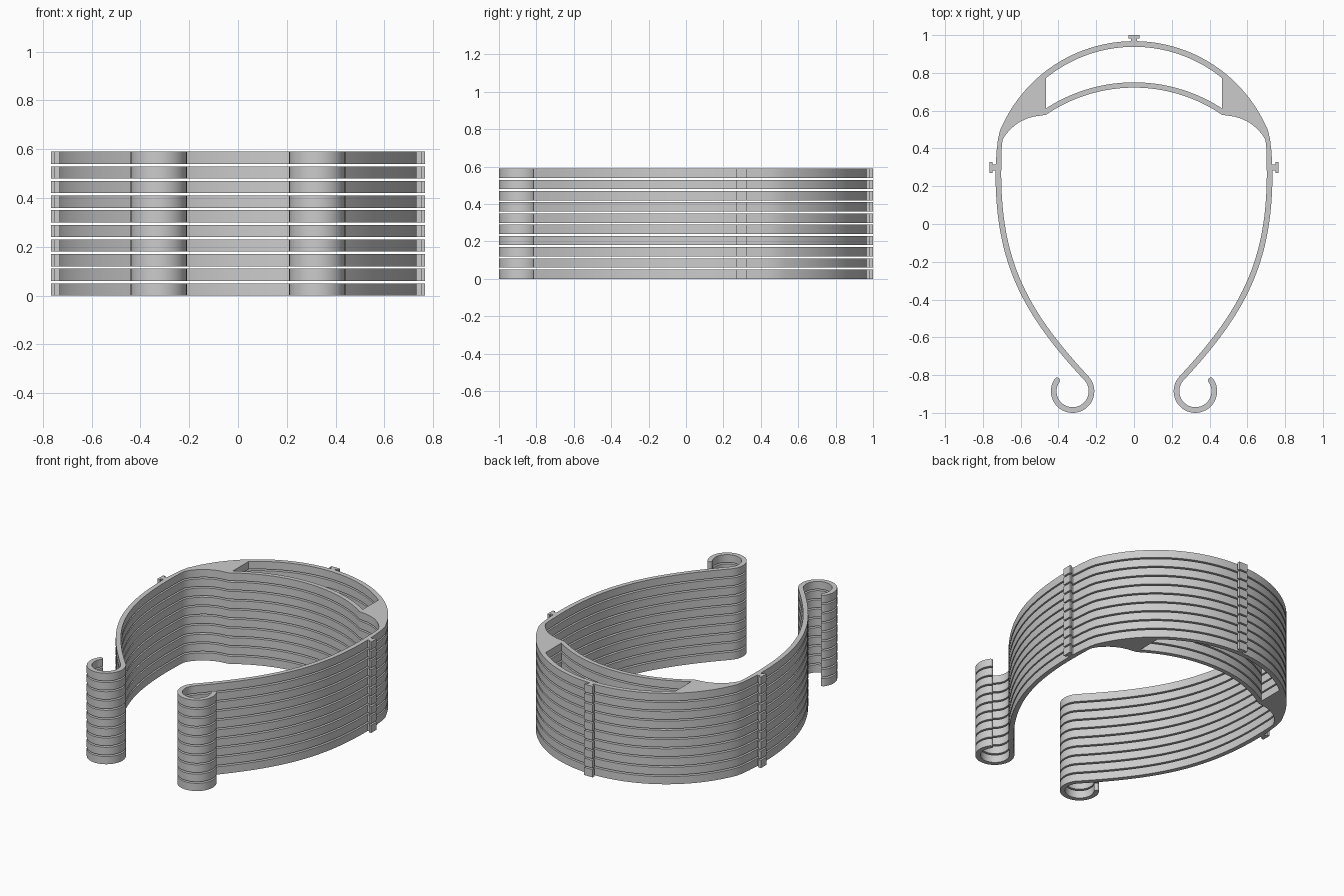
import bpy, bmesh
from math import sin, cos, radians, sqrt
from mathutils import Vector
from mathutils.geometry import interpolate_bezier

LAYERS, THICK, PITCH = 10, 0.05, 0.06
HALF = 0.015                       # half of the band width

cube = bpy.data.objects.get("Cube")
if cube:
    bpy.data.objects.remove(cube, do_unlink=True)

grey = bpy.data.materials.new("light_grey")
grey.use_nodes = True
grey.diffuse_color = (0.6, 0.6, 0.6, 1)
grey.node_tree.nodes["Principled BSDF"].inputs["Base Color"].default_value = (0.6, 0.6, 0.6, 1)


def arch(centre_y, radius, x0, x1, n=24):
    """Points on the upper side of a circle centred on x = 0."""
    xs = [x0 + (x1 - x0) * i / n for i in range(n + 1)]
    return [(x, centre_y + sqrt(radius * radius - x * x)) for x in xs]


def ring(centre, radius, a0, a1, n):
    """Points on a circular arc, angles in degrees."""
    angles = [radians(a0 + (a1 - a0) * i / n) for i in range(n + 1)]
    return [(centre[0] + radius * cos(a), centre[1] + radius * sin(a)) for a in angles]


def mirrored(half):
    """Close a right-hand half outline with its mirror image."""
    left = [(-x, y) for x, y in reversed(half) if x > 1e-5]
    return half + left


# Arm: centre line sweeping down to the hook, offset to both sides
hook = (0.325, -0.885)
hook_r = 0.1
start = Vector((*ring(hook, hook_r, 137, 137, 1)[0], 0))
lead = Vector((sin(radians(43)), cos(radians(43)), 0))
line = interpolate_bezier(Vector((0.718, 0.27, 0)), Vector((0.718, -0.2, 0)),
                          start + lead * 0.48, start, 40)
arm_out, arm_in = [], []
for i, p in enumerate(line):
    d = (line[min(i + 1, len(line) - 1)] - line[max(i - 1, 0)]).normalized()
    side = Vector((-d.y, d.x, 0)) * HALF
    arm_out.append((p + side)[:2])
    arm_in.append((p - side)[:2])

# Hook: inner edge, round tip, outer edge
tip = ring(hook, hook_r, 395, 395, 1)[0]
hook_path = (ring(hook, hook_r - HALF, 137, 395, 40)[1:]
             + ring(tip, HALF, 215, 35, 8)[1:-1]
             + ring(hook, hook_r + HALF, 395, 137, 40)[:-1])

# Small T-shaped clips on the back and the side
back_clip = [(0.03, 1.0), (0.03, 0.982), (HALF, 0.982)]
side_clip = [(0.732, 0.315), (0.75, 0.315), (0.75, 0.327), (0.766, 0.327),
             (0.766, 0.27), (0.75, 0.27), (0.75, 0.282), (0.733, 0.282)]
shoulder = [(0.692, 0.533), (0.709, 0.497), (0.72, 0.45), (0.727, 0.39)]
gusset = [(0.702, 0.34), (0.7, 0.41), (0.696, 0.445), (0.68, 0.472), (0.656, 0.5),
          (0.63, 0.523), (0.6, 0.543), (0.565, 0.559), (0.53, 0.569), (0.495, 0.574)]

outline = mirrored(
    back_clip + arch(0.2, 0.768, HALF, 0.667) + shoulder + side_clip
    + arm_out + hook_path + list(reversed(arm_in)) + gusset
    + arch(-0.105, 0.827, 0.466, 0.0))

# Opening between the rear arch and the inner brow band
opening = mirrored(arch(0.2, 0.738, 0.0, 0.466) + arch(-0.105, 0.855, 0.466, 0.0))
opening = opening[:1] + [p for a, p in zip(opening, opening[1:]) if (Vector(p) - Vector(a)).length > 1e-5]

# Fill the outline around the opening and give it thickness
bm = bmesh.new()
edges = []
for loop in (outline, opening):
    verts = [bm.verts.new((x, y, 0)) for x, y in loop]
    edges += [bm.edges.new((v, verts[i - 1])) for i, v in enumerate(verts)]
bmesh.ops.triangle_fill(bm, edges=edges, use_beauty=True)
top = bmesh.ops.extrude_face_region(bm, geom=bm.faces[:])
bmesh.ops.translate(bm, vec=(0, 0, THICK),
                    verts=[g for g in top["geom"] if isinstance(g, bmesh.types.BMVert)])
bmesh.ops.recalc_face_normals(bm, faces=bm.faces[:])
mesh = bpy.data.meshes.new("headband_frames")
bm.to_mesh(mesh)
bm.free()
mesh.materials.append(grey)

frames = bpy.data.objects.new("headband_frames", mesh)
bpy.context.collection.objects.link(frames)
bpy.ops.object.select_all(action="DESELECT")
frames.select_set(True)
bpy.context.view_layer.objects.active = frames
bpy.ops.object.shade_smooth_by_angle(angle=radians(30))

# Stack of identical frames
stack = frames.modifiers.new("stack", "ARRAY")
stack.count = LAYERS
stack.use_relative_offset = False
stack.use_constant_offset = True
stack.constant_offset_displace = (0, 0, PITCH)
